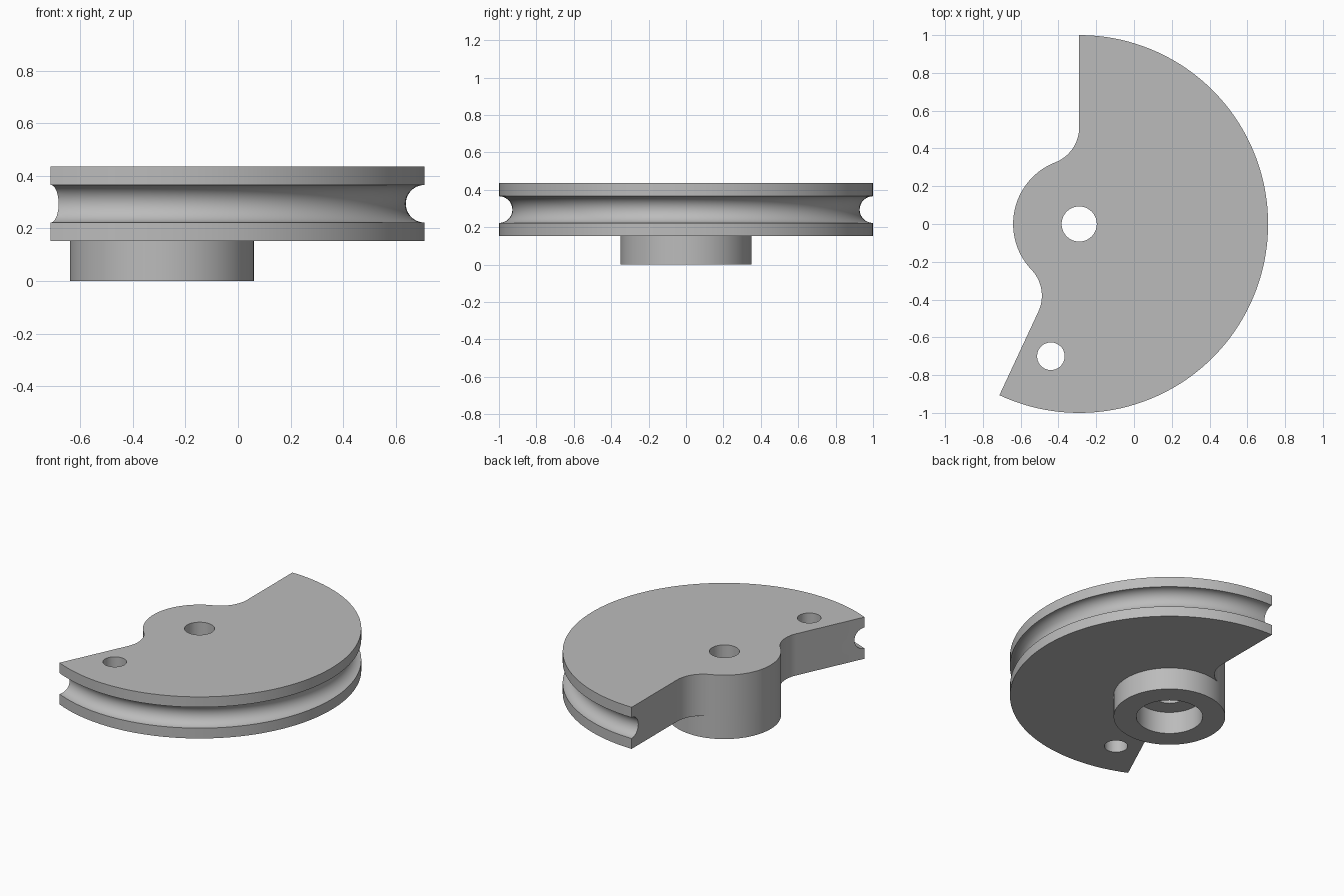
import bpy, bmesh
from math import sin, cos, pi, radians, hypot, atan2, degrees

cube = bpy.data.objects.get("Cube")
if cube:
    bpy.data.objects.remove(cube, do_unlink=True)

AXIS_X = -0.29                      # pivot axis of the cam
BOTTOM, TOP = 0.152, 0.436          # plate heights
GROOVE_R, HUB_R, FILLET_R = 0.0715, 0.35, 0.2
SEGMENTS = 144

grey = bpy.data.materials.new("plain grey")
grey.use_nodes = True
colour = (0.5, 0.5, 0.5, 1)
grey.diffuse_color = colour
grey.node_tree.nodes["Principled BSDF"].inputs["Base Color"].default_value = colour


def make_object(name, bm, x=AXIS_X, y=0):
    bmesh.ops.remove_doubles(bm, verts=bm.verts, dist=1e-5)
    bmesh.ops.recalc_face_normals(bm, faces=bm.faces)
    mesh = bpy.data.meshes.new(name)
    bm.to_mesh(mesh)
    bm.free()
    mesh.materials.append(grey)
    obj = bpy.data.objects.new(name, mesh)
    obj.location = (x, y, 0)
    bpy.context.collection.objects.link(obj)
    return obj


def lathe(name, profile):
    """Spin a list of (radius, height) points round the z axis."""
    bm = bmesh.new()
    verts = [bm.verts.new((r, 0, z)) for r, z in profile]
    edges = [bm.edges.new(pair) for pair in zip(verts, verts[1:])]
    bmesh.ops.spin(bm, geom=verts + edges, cent=(0, 0, 0), axis=(0, 0, 1),
                   angle=2 * pi, steps=SEGMENTS, use_merge=True)
    return make_object(name, bm)


def prism(name, outline, x=AXIS_X, y=0):
    """Tall cutter with the given plan outline."""
    bm = bmesh.new()
    face = bm.faces.new([bm.verts.new((px, py, -0.5)) for px, py in outline])
    moved = bmesh.ops.extrude_face_region(bm, geom=[face])["geom"]
    bmesh.ops.translate(bm, vec=(0, 0, 1.5),
                        verts=[v for v in moved if isinstance(v, bmesh.types.BMVert)])
    return make_object(name, bm, x, y)


def arc(cx, cy, r, start, end, steps=20):
    angles = [radians(start + (end - start) * i / steps) for i in range(steps + 1)]
    return [(cx + r * cos(a), cy + r * sin(a)) for a in angles]


def cut(target, cutter):
    mod = target.modifiers.new("cut", "BOOLEAN")
    mod.operation, mod.solver, mod.object = "DIFFERENCE", "EXACT", cutter
    bpy.context.view_layer.objects.active = target
    bpy.ops.object.modifier_apply(modifier=mod.name)
    bpy.data.objects.remove(cutter, do_unlink=True)


# Grooved plate: rims with a half-round channel between them
middle = (BOTTOM + TOP) / 2
channel = [(1 + px, middle + pz) for px, pz in arc(0, 0, GROOVE_R, 270, 90, 24)]
plate = lathe("grooved_plate", [(0, BOTTOM), (1, BOTTOM)] + channel + [(1, TOP), (0, TOP)])

# Notch: two radial edges blended by fillets into the round hub boss
START, END = 90, 245
reach = HUB_R + FILLET_R
tilt = degrees(atan2(FILLET_R, (reach ** 2 - FILLET_R ** 2) ** 0.5))
a, b = START + tilt, END - tilt
fillet_1 = arc(reach * cos(radians(a)), reach * sin(radians(a)), FILLET_R, 0, a - 180)
fillet_2 = arc(reach * cos(radians(b)), reach * sin(radians(b)), FILLET_R, b - 180, END - 270)
boss = arc(0, 0, HUB_R, a, b, 48)
end = radians(END)
outline = ([(0, 1.3)] + fillet_1 + boss[1:-1] + fillet_2
           + [(1.3 * cos(end), 1.3 * sin(end)), (-1.5, -1.2), (-1.5, 1.3)])
cut(plate, prism("notch_cutter", outline))

# Pivot bore and pin hole
cut(plate, prism("bore_cutter", arc(0, 0, 0.093, 0, 360, 64)[:-1]))
cut(plate, prism("pin_cutter", arc(0, 0, 0.073, 0, 360, 64)[:-1], -0.44, -0.7))

# Hub ring below the plate, with the wide counterbore
hub = lathe("hub_ring", [(0.208, BOTTOM), (0.208, 0), (HUB_R, 0), (HUB_R, BOTTOM)])

# Orient the open ring outwards from its solid side
hub.data.update()
rim = min(hub.data.polygons, key=lambda p: p.center.z)
if rim.normal.z > 0:
    hub.data.flip_normals()

for obj in (plate, hub):
    bpy.ops.object.select_all(action="DESELECT")
    obj.select_set(True)
    bpy.context.view_layer.objects.active = obj
    bpy.ops.object.shade_smooth_by_angle(angle=radians(30))
